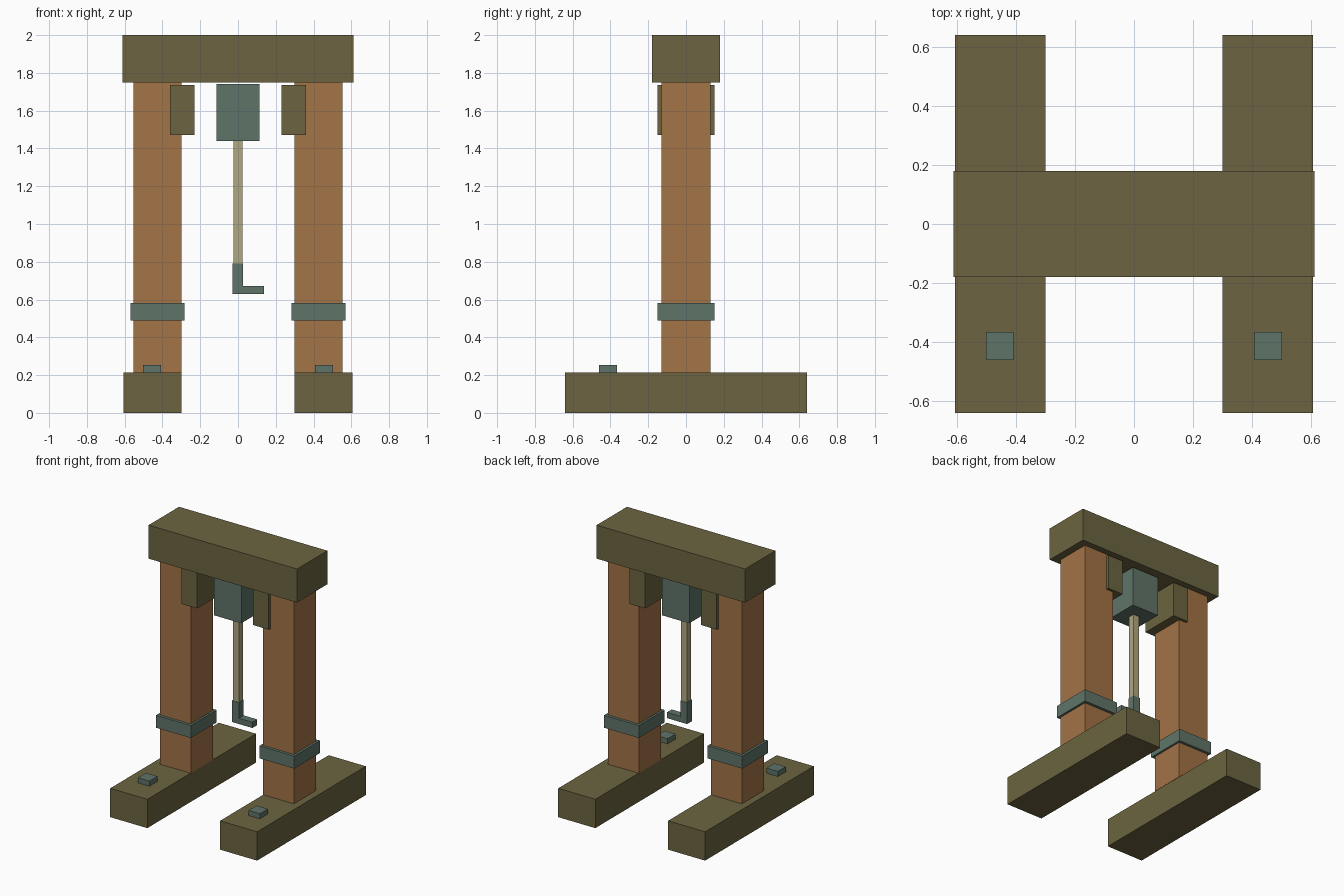
import bpy
import bmesh
from mathutils import Vector

if "Cube" in bpy.data.objects:
    bpy.data.objects.remove(bpy.data.objects["Cube"])


def material(name, r, g, b):
    """Flat colour given as 0-255 sRGB, stored as linear."""
    m = bpy.data.materials.new(name)
    lin = [((c / 255 + 0.055) / 1.055) ** 2.4 for c in (r, g, b)]
    m.diffuse_color = (*lin, 1.0)
    m.use_nodes = True
    m.node_tree.nodes["Principled BSDF"].inputs["Base Color"].default_value = m.diffuse_color
    return m


olive = material("olive_timber", 108, 100, 65)
brown = material("brown_timber", 163, 115, 71)
iron = material("grey_green_iron", 95, 116, 105)
rope_tan = material("pale_rope", 176, 168, 128)


def finish(name, bm, mat):
    me = bpy.data.meshes.new(name)
    bm.to_mesh(me)
    bm.free()
    me.materials.append(mat)
    ob = bpy.data.objects.new(name, me)
    bpy.context.collection.objects.link(ob)
    return ob


def box(name, xs, ys, zs, mat):
    """Box spanning the given (low, high) ranges."""
    bm = bmesh.new()
    bmesh.ops.create_cube(bm, size=1)
    mid = Vector([(a + b) / 2 for a, b in (xs, ys, zs)])
    size = Vector([b - a for a, b in (xs, ys, zs)])
    for v in bm.verts:
        v.co = mid + v.co * size
    return finish(name, bm, mat)


def prism(name, outline, half_depth, mat):
    """Extrude an x-z outline symmetrically along y."""
    bm = bmesh.new()
    face = bm.faces.new([bm.verts.new((x, -half_depth, z)) for x, z in outline])
    new = bmesh.ops.extrude_face_region(bm, geom=[face])["geom"]
    verts = [g for g in new if isinstance(g, bmesh.types.BMVert)]
    bmesh.ops.translate(bm, verts=verts, vec=(0, 2 * half_depth, 0))
    bmesh.ops.recalc_face_normals(bm, faces=bm.faces[:])
    return finish(name, bm, mat)


# Mirrored supports: foot, post, band, corner block and bolt plate on each side
for side, s in (("left", -1), ("right", 1)):
    def pair(part, x0, x1, ys, zs, mat):
        box(f"{side}_{part}", sorted((s * x0, s * x1)), ys, zs, mat)

    pair("foot", 0.30, 0.606, (-0.64, 0.64), (0.0, 0.215), olive)
    pair("post", 0.298, 0.553, (-0.131, 0.131), (0.215, 1.75), brown)
    pair("post_band", 0.283, 0.57, (-0.152, 0.152), (0.49, 0.583), iron)
    pair("corner_block", 0.23, 0.36, (-0.152, 0.152), (1.47, 1.735), olive)
    pair("bolt_plate", 0.408, 0.502, (-0.46, -0.366), (0.215, 0.253), iron)

# Top beam
box("top_beam", (-0.612, 0.612), (-0.179, 0.179), (1.75, 2.0), olive)

# Hoist hanging below the beam
box("hoist_block", (-0.113, 0.113), (-0.123, 0.123), (1.44, 1.742), iron)
box("hoist_rope", (-0.025, 0.025), (-0.025, 0.025), (0.78, 1.44), rope_tan)
prism("hook", [(-0.029, 0.63), (0.138, 0.63), (0.138, 0.673),
               (0.027, 0.673), (0.027, 0.79), (-0.029, 0.79)], 0.028, iron)
